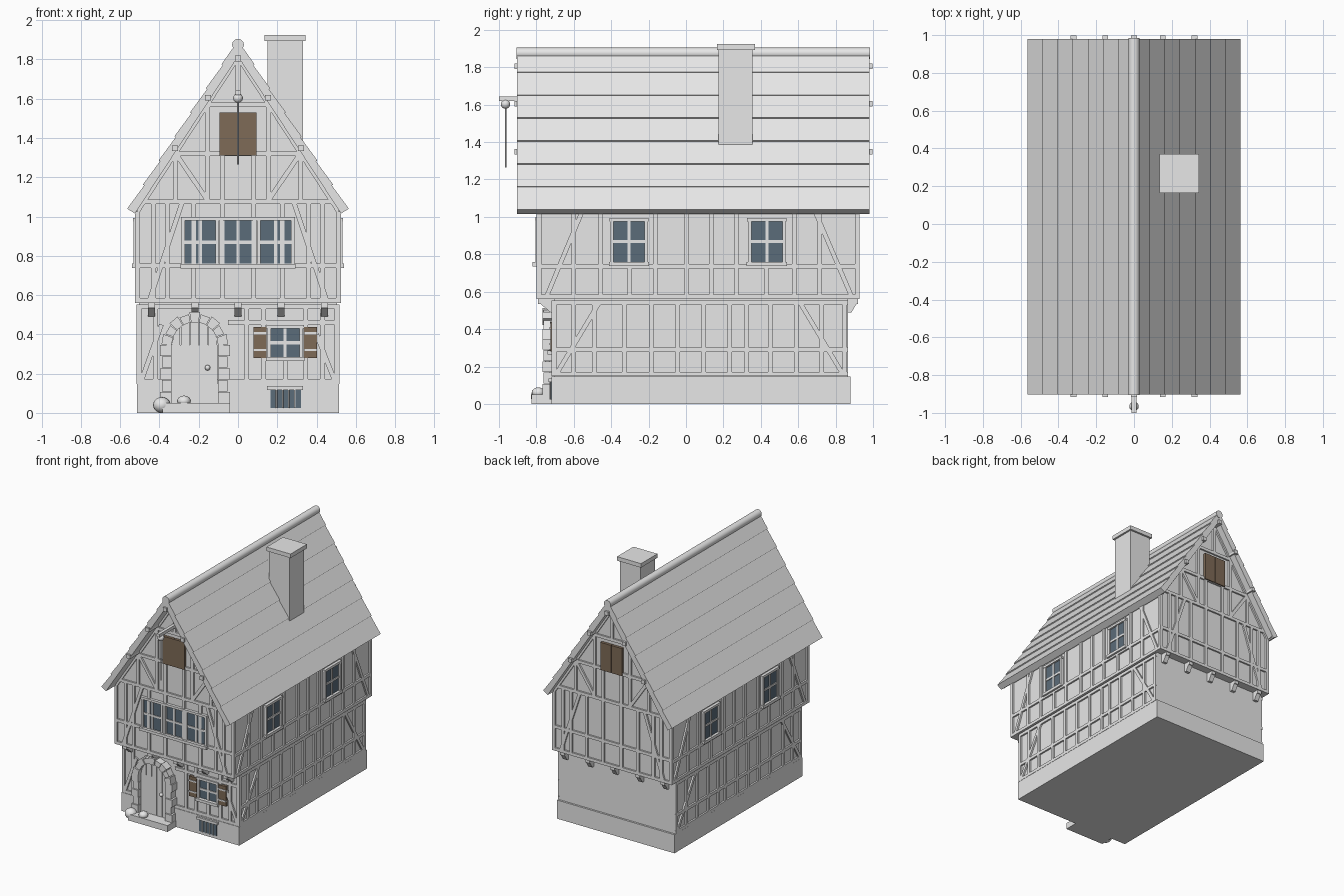
import bpy, bmesh, math
from mathutils import Vector, Matrix

cube = bpy.data.objects.get("Cube")
if cube:
    bpy.data.objects.remove(cube)


def material(name, r, g, b):
    m = bpy.data.materials.new(name)
    m.use_nodes = True
    m.diffuse_color = (r, g, b, 1)
    m.node_tree.nodes["Principled BSDF"].inputs["Base Color"].default_value = (r, g, b, 1)
    return m


PALE = material("pale_grey", 0.8, 0.8, 0.8)
BROWN = material("brown_board", 0.21, 0.145, 0.095)
GLASS = material("blue_grey_glass", 0.105, 0.15, 0.195)

# Wall planes: (across, up, outward) to world
FRONT_LOW = lambda u, v, d: (u, -0.705 - d, v)
FRONT_UP = lambda u, v, d: (u, -0.785 - d, v)
BACK_LOW = lambda u, v, d: (u, 0.865 + d, v)
BACK_UP = lambda u, v, d: (u, 0.915 + d, v)
RIGHT_LOW = lambda u, v, d: (0.503 + d, u, v)
LEFT_LOW = lambda u, v, d: (-0.503 - d, u, v)
RIGHT_UP = lambda u, v, d: (0.512 + d, u, v)
LEFT_UP = lambda u, v, d: (-0.512 - d, u, v)
ALONG = lambda u, v, d: (u, d, v)


class Part:
    """One named object gathered from extruded outlines and round pieces."""

    def __init__(self, name, mat=PALE):
        self.name, self.mat, self.bm = name, mat, bmesh.new()

    def poly(self, face, pts, d0, d1):
        bm = self.bm
        a = [bm.verts.new(face(u, v, d0)) for u, v in pts]
        b = [bm.verts.new(face(u, v, d1)) for u, v in pts]
        bm.faces.new(a)
        bm.faces.new(b[::-1])
        for i in range(len(a)):
            j = (i + 1) % len(a)
            bm.faces.new((a[i], b[i], b[j], a[j]))

    def box(self, face, u0, u1, v0, v1, d0, d1):
        self.poly(face, [(u0, v0), (u1, v0), (u1, v1), (u0, v1)], d0, d1)

    def beam(self, face, p, q, w=0.024, d=0.013):
        p, q = Vector(p), Vector(q)
        n = (q - p).orthogonal().normalized() * w / 2
        self.poly(face, [p + n, q + n, q - n, p - n], -0.005, d)

    def ball(self, pos, r, squash=1.0):
        m = Matrix.Translation(pos) @ Matrix.Diagonal((1, 1, squash, 1))
        bmesh.ops.create_uvsphere(self.bm, u_segments=16, v_segments=10, radius=r, matrix=m)
        return self

    def rod(self, p, q, r, n=16):
        p, q = Vector(p), Vector(q)
        rot = (q - p).to_track_quat('Z', 'Y').to_matrix().to_4x4()
        bmesh.ops.create_cone(self.bm, cap_ends=True, segments=n, radius1=r, radius2=r,
                              depth=(q - p).length, matrix=Matrix.Translation((p + q) / 2) @ rot)

    def done(self, smooth=False):
        bmesh.ops.recalc_face_normals(self.bm, faces=self.bm.faces)
        for f in self.bm.faces:
            f.smooth = smooth and len(f.verts) < 5
        me = bpy.data.meshes.new(self.name)
        self.bm.to_mesh(me)
        self.bm.free()
        me.materials.append(self.mat)
        bpy.context.collection.objects.link(bpy.data.objects.new(self.name, me))


# Masonry base and plastered storeys
body = Part("plinth")
body.box(ALONG, -0.515, 0.515, 0, 0.147, -0.72, 0.88)
body.done()
body = Part("ground_floor_walls")
body.box(ALONG, -0.503, 0.503, 0.14, 0.565, -0.705, 0.865)
body.done()
body = Part("upper_walls_and_gables")
body.poly(ALONG, [(-0.512, 0.56), (0.512, 0.56), (0.512, 1.04), (0, 1.825), (-0.512, 1.04)], -0.785, 0.915)
body.done()

# Roof slopes with lapped tile courses
SLOPE = Vector((0.56, -0.857)).normalized()
COURSES, LENGTH, THICK = 7, 1.024, 0.042
for side, name in ((1, "roof_right"), (-1, "roof_left")):
    normal = Vector((-SLOPE.y, SLOPE.x))
    top = Vector((0, 1.895))
    pts = [Vector((0, 1.815)), top]
    for i in range(1, COURSES + 1):
        on = top + SLOPE * LENGTH * i / COURSES
        pts.append(on + normal * 0.005)
        pts.append(on - normal * (0.003 if i < COURSES else THICK))
    roof = Part(name)
    roof.poly(ALONG, [(p.x * side, p.y) for p in pts], -0.903, 0.98)
    roof.done()

ridge = Part("ridge_roll")
ridge.rod((0, -0.905, 1.875), (0, 0.985, 1.875), 0.03, 20)
ridge.done(True)

purlins = Part("purlin_ends")
for x, z in ((0, 1.805), (0.152, 1.605), (0.32, 1.348)):
    for s in ((1, -1) if x else (1,)):
        purlins.box(ALONG, s * x - 0.015, s * x + 0.015, z - 0.015, z + 0.015, -0.917, 0.997)
for s in (1, -1):
    purlins.box(ALONG, s * 0.525 - 0.012, s * 0.525 + 0.012, 1.023, 1.045, -0.89, 0.968)
purlins.done()

# Chimney
chimney = Part("chimney")
chimney.box(ALONG, 0.15, 0.33, 1.25, 1.9, 0.175, 0.355)
chimney.box(ALONG, 0.135, 0.345, 1.893, 1.925, 0.165, 0.37)
chimney.done()

# Timber frame on the long sides
for low, up, name in ((RIGHT_LOW, RIGHT_UP, "right"), (LEFT_LOW, LEFT_UP, "left")):
    t = Part(name + "_side_timbers")
    for z in (0.16, 0.29, 0.54):
        t.beam(low, (-0.715, z), (0.865, z))
    for u in (-0.705, -0.6, -0.49, -0.33, -0.185, -0.045, 0.095, 0.235, 0.325, 0.45, 0.59, 0.725, 0.85):
        t.beam(low, (u, 0.15), (u, 0.55))
    t.beam(low, (-0.69, 0.165), (-0.465, 0.54))
    t.beam(low, (0.835, 0.165), (0.61, 0.54))
    for z in (0.572, 0.735, 1.03):
        t.beam(up, (-0.798, z), (0.928, z))
    for u in (-0.785, -0.6, -0.455, -0.165, 0.005, 0.135, 0.27, 0.58, 0.715, 0.915):
        t.beam(up, (u, 0.56), (u, 1.03))
    for u in (-0.3, 0.43):
        t.beam(up, (u, 0.57), (u, 0.73))
    t.beam(up, (-0.745, 0.575), (-0.555, 1.03))
    t.beam(up, (0.885, 0.575), (0.69, 1.03))
    t.done()

# Timber frame on the gable ends
for face, name in ((FRONT_UP, "front"), (BACK_UP, "back")):
    t = Part(name + "_gable_timbers")
    for z, w in ((0.572, 0.525), (0.75, 0.525), (1.075, 0.49), (1.32, 0.325), (1.57, 0.163)):
        t.beam(face, (-w, z), (w, z))
    t.beam(face, (0, 1.57), (0, 1.8))
    for s in (1, -1):
        for x in (0.512, 0.43, 0.36, 0.225, 0.08):
            t.beam(face, (s * x, 0.56), (s * x, 1.07 if x < 0.5 else 1.04))
        t.beam(face, (s * 0.45, 0.575), (s * 0.285, 1.07))
        t.beam(face, (s * 0.32, 1.075), (s * 0.32, 1.32))
        t.beam(face, (s * 0.155, 1.075), (s * 0.155, 1.57))
        t.beam(face, (s * 0.08, 1.075), (s * 0.08, 1.31))
        t.beam(face, (s * 0.31, 1.31), (s * 0.16, 1.09))
        t.beam(face, (s * 0.51, 1.03), (s * 0.008, 1.8))
    t.done()
    hatch = Part(name + "_loft_doors", BROWN)
    for s in (1, -1):
        hatch.box(face, s * 0.002, s * 0.095, 1.312, 1.53, 0, 0.022)
    hatch.done()

t = Part("front_ground_timbers")
for z in (0.16, 0.54):
    t.beam(FRONT_LOW, (-0.515, z), (0.515, z))
for x in (-0.503, -0.42, 0.045, 0.13, 0.24, 0.345, 0.43, 0.503):
    t.beam(FRONT_LOW, (x, 0.15), (x, 0.27 if x == 0.24 else 0.55))
t.beam(FRONT_LOW, (-0.49, 0.17), (-0.39, 0.45))
t.beam(FRONT_LOW, (0.49, 0.17), (0.4, 0.4))
t.beam(FRONT_LOW, (-0.05, 0.46), (0.5, 0.46))
t.done()

# Brackets beneath the overhanging storey
for face, reach, name in ((FRONT_LOW, 0.08, "front"), (BACK_LOW, 0.05, "back")):
    b = Part(name + "_brackets")
    for i in range(-2, 3):
        x = i * 0.22
        b.box(face, x - 0.018, x + 0.018, 0.535, 0.565, -0.01, reach + 0.005)
        a = [face(x + e, v, d) for e in (-0.018, 0.018) for v, d in ((0.54, 0), (0.54, reach), (0.49, 0.02), (0.49, 0))]
        v = [b.bm.verts.new(p) for p in a]
        bmesh.ops.convex_hull(b.bm, input=v)
    b.done()


# Windows with frame, glass and glazing bars
def window(name, face, u, z0, z1, half, sill=0.035):
    g = Part(name + "_glass", GLASS)
    g.box(face, u - half, u + half, z0, z1, 0, 0.008)
    g.done()
    f = Part(name + "_frame")
    for s in (-1, 1):
        f.box(face, u + s * half, u + s * (half + 0.018), z0, z1, 0, 0.02)
    f.box(face, u - half - 0.022, u + half + 0.022, z1, z1 + 0.018, 0, 0.022)
    f.box(face, u - half - 0.025, u + half + 0.025, z0 - 0.022, z0, 0, sill)
    f.beam(face, (u, z0), (u, z1), 0.016, 0.014)
    mid = (z0 + z1) / 2
    f.beam(face, (u - half, mid), (u + half, mid), 0.016, 0.014)
    f.done()


for face, name in ((RIGHT_UP, "right"), (LEFT_UP, "left")):
    window(name + "_front_window", face, -0.305, 0.76, 0.975, 0.083, 0.028)
    window(name + "_back_window", face, 0.432, 0.76, 0.975, 0.083, 0.028)
for x, name in ((-0.192, "west"), (0, "middle"), (0.192, "east")):
    window(name + "_upper_window", FRONT_UP, x, 0.758, 0.98, 0.077)
window("ground_window", FRONT_LOW, 0.24, 0.285, 0.43, 0.073)

shutters, straps = Part("shutters", BROWN), Part("shutter_straps")
for s in (-1, 1):
    a, b = 0.24 + s * 0.095, 0.24 + s * 0.162
    shutters.box(FRONT_LOW, a, b, 0.28, 0.438, 0, 0.02)
    for z in (0.32, 0.405):
        straps.box(FRONT_LOW, a, b, z - 0.006, z + 0.006, 0.015, 0.024)
shutters.done()
straps.done()

cellar = Part("cellar_glass", GLASS)
cellar.box(FRONT_LOW, 0.165, 0.32, 0.025, 0.118, 0.01, 0.02)
cellar.done()
cellar = Part("cellar_grille")
cellar.box(FRONT_LOW, 0.148, 0.332, 0.117, 0.137, 0.01, 0.03)
for i in range(4):
    x = 0.196 + i * 0.031
    cellar.rod(FRONT_LOW(x, 0.025, 0.022), FRONT_LOW(x, 0.12, 0.022), 0.004, 8)
cellar.done()

# Arched plank door
DX, SPRING, INNER = -0.22, 0.345, 0.118
door = Part("plank_door")
arch = lambda u: SPRING + math.sqrt(max(0, INNER ** 2 - u * u))
for i in range(5):
    a = -INNER + i * INNER * 0.4
    b = a + INNER * 0.4 - 0.004
    tops = [(a + (b - a) * k / 4) for k in range(4, -1, -1)]
    door.poly(FRONT_LOW, [(DX + a, 0.04), (DX + b, 0.04)] + [(DX + u, arch(u)) for u in tops], 0, 0.026)
door.box(FRONT_LOW, DX - 0.115, DX + 0.115, 0.04, SPRING, 0, 0.022)
door.done()
Part("door_knob").ball(FRONT_LOW(-0.155, 0.23, 0.034), 0.014).done(True)

stones = Part("door_stones")
for s in (-1, 1):
    for i in range(5):
        wide = 0.06 if i % 2 == 0 else 0.048
        z = 0.05 + i * 0.06
        stones.box(FRONT_LOW, DX + s * INNER, DX + s * (INNER + wide), z, z + 0.057, 0, 0.062 - 0.006 * (i % 2))
for i in range(9):
    a0, a1 = math.pi * (i + 0.04) / 9, math.pi * (i + 0.96) / 9
    outer = INNER + (0.052 if i % 2 == 0 else 0.042)
    ring = [(INNER, a0), (outer, a0), (outer, a1), (INNER, a1)]
    stones.poly(FRONT_LOW, [(DX + r * math.cos(a), SPRING + r * math.sin(a)) for r, a in ring], 0, 0.062 - 0.006 * (i % 2))
stones.done()

step = Part("door_step")
step.box(ALONG, -0.385, -0.04, 0, 0.05, -0.825, -0.71)
step.done()
Part("large_pot").ball((-0.388, -0.785, 0.04), 0.045, 0.89).done(True)
Part("small_pot").ball((-0.275, -0.79, 0.06), 0.035, 0.8).done(True)

# Loft hoist
hoist = Part("hoist_beam")
hoist.box(ALONG, -0.012, 0.012, 1.62, 1.645, -1.0, -0.78)
hoist.done()
Part("hoist_pulley").ball((0, -0.965, 1.603), 0.025).done(True)
rope = Part("hoist_rope")
rope.rod((0, -0.965, 1.265), (0, -0.965, 1.6), 0.004, 8)
rope.done(True)
